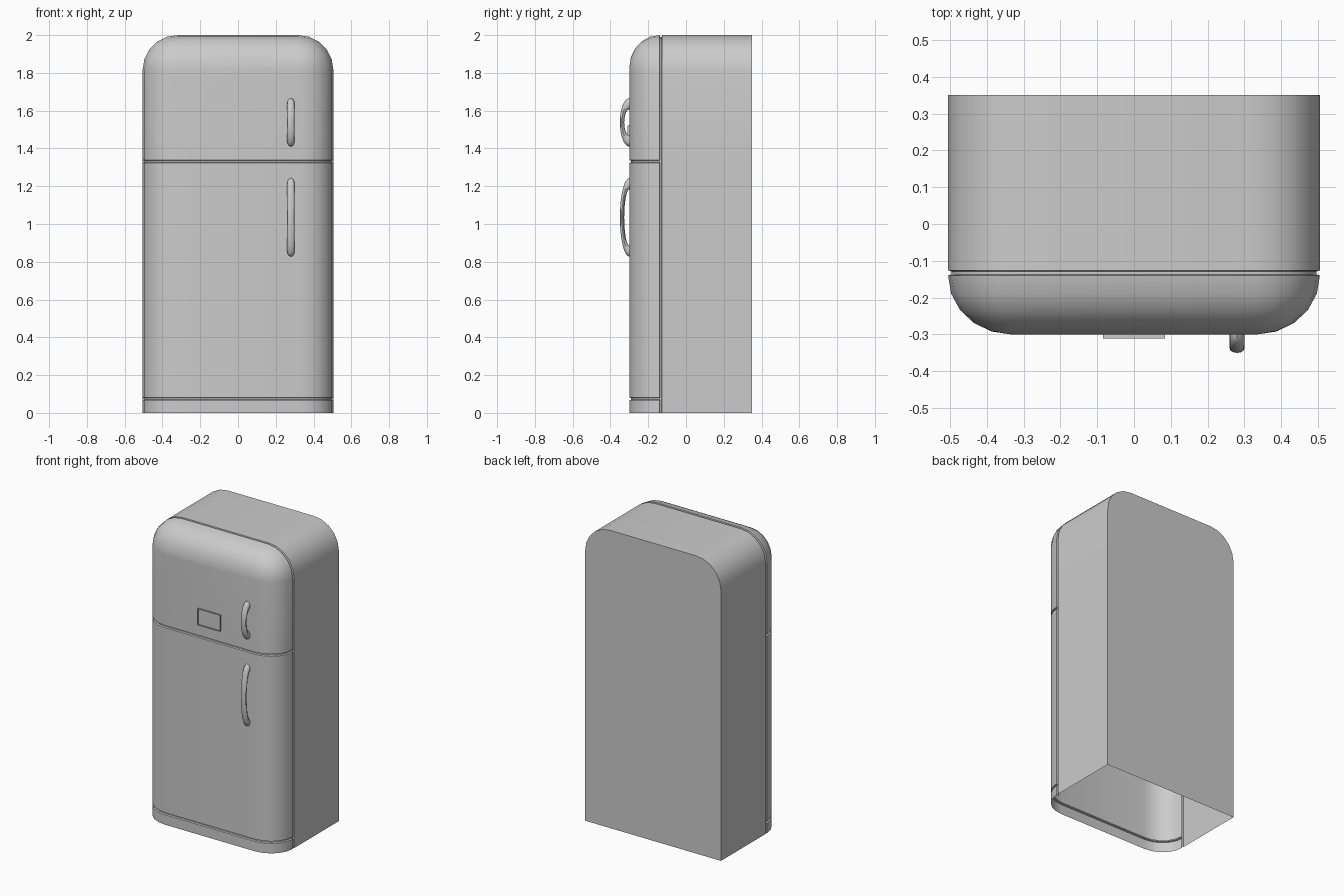
import bpy, bmesh, math
from math import pi, sin, cos

if "Cube" in bpy.data.objects:
    bpy.data.objects.remove(bpy.data.objects["Cube"])

W, H, R = 0.505, 2.0, 0.185        # half width, height, top corner radius
BACK, EDGE, FRONT = 0.35, -0.14, -0.30


def finish(bm, name, smooth=True):
    bmesh.ops.recalc_face_normals(bm, faces=bm.faces)
    me = bpy.data.meshes.new(name)
    bm.to_mesh(me)
    bm.free()
    ob = bpy.data.objects.new(name, me)
    bpy.context.collection.objects.link(ob)
    if smooth:
        bpy.ops.object.select_all(action='DESELECT')
        ob.select_set(True)
        bpy.context.view_layer.objects.active = ob
        bpy.ops.object.shade_smooth_by_angle(angle=math.radians(35))
    return ob


def bridge(bm, a, b, closed=False):
    n = len(a)
    for i in range(n if closed else n - 1):
        j = (i + 1) % n
        bm.faces.new((a[i], a[j], b[j], b[i]))


# Cabinet shell with door seams: open underneath, flat back
levels = [(0, 0)]                  # (height, groove depth) up each side
for z in (0.074, 1.331):
    levels += [(z - 0.007, 0), (z - 0.004, 0.01), (z + 0.004, 0.01), (z + 0.007, 0)]

# Depth profile: (y, inset, groove factor x, groove factor y)
depth = [(BACK, 0, 0, 0), (-0.126, 0, 0, 0), (-0.129, 0.01, 0, 0), (-0.137, 0.01, 0, 0)]
STEPS = 5
for i in range(STEPS + 1):
    t = pi / 2 * i / STEPS
    depth.append((EDGE + (FRONT - EDGE) * sin(t), 0.172 * (1 - cos(t)), cos(t), sin(t)))

bm = bmesh.new()
rows = []
for y, d, nx, ny in depth:
    half = [(W - d - g * nx, y + g * ny, z) for z, g in levels]
    for i in range(6):
        a = pi / 2 * i / 5
        half.append((W - R + (R - d) * cos(a), y, H - R + (R - d) * sin(a)))
    pts = [(-x, py, z) for x, py, z in half] + half[::-1]
    rows.append([bm.verts.new(p) for p in pts])
for a, b in zip(rows, rows[1:]):
    bridge(bm, a, b)
bm.faces.new(rows[0])              # back panel
f, k = rows[-1], len(levels) - 1
for i in range(k):                 # door fronts
    bm.faces.new((f[i], f[i + 1], f[-2 - i], f[-1 - i]))
bm.faces.new(f[k:len(f) - k])
finish(bm, "fridge_cabinet_and_doors")


# Curved door handles, thinner in the middle of the arc
def handle(name, zc, half):
    bm = bmesh.new()
    rings = []
    for i in range(17):
        t = pi * i / 16
        yo, zo = FRONT - 0.05 * sin(t), zc - half * cos(t)
        yi, zi = FRONT - 0.027 * sin(t), zc - (half - 0.06) * cos(t)
        ring = []
        for j in range(12):
            a = 2 * pi * j / 12
            m = 0.5 + 0.5 * cos(a)
            ring.append(bm.verts.new((0.28 + 0.02 * sin(a),
                                      yi + (yo - yi) * m, zi + (zo - zi) * m)))
        rings.append(ring)
    for a, b in zip(rings, rings[1:]):
        bridge(bm, a, b, True)
    finish(bm, name)


handle("freezer_handle", 1.538, 0.128)
handle("fridge_handle", 1.035, 0.208)

# Thin raised frame on the upper door
bm = bmesh.new()
loops = [[bm.verts.new((x, y, z)) for x, z in
          ((-0.084, 1.413), (0.084, 1.413), (0.084, 1.522), (-0.084, 1.522))]
         for y in (FRONT, FRONT - 0.011)]
bridge(bm, loops[0], loops[1], True)
finish(bm, "badge_frame", False)
